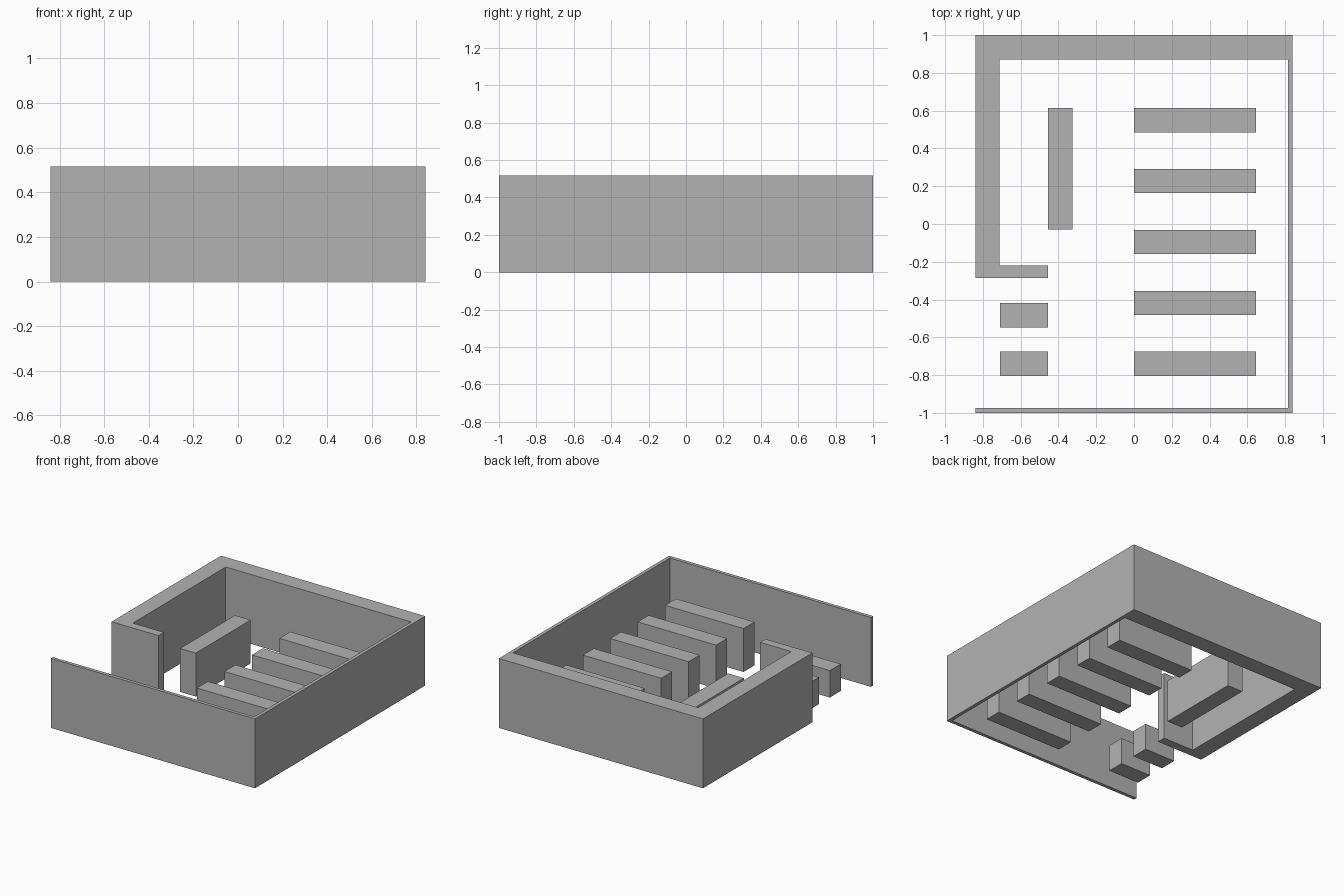
import bpy
import bmesh

cube = bpy.data.objects.get("Cube")
if cube:
    bpy.data.objects.remove(cube, do_unlink=True)

# One plain grey for everything
grey = bpy.data.materials.new("plain grey")
grey.use_nodes = True
colour = (0.45, 0.45, 0.45, 1)
grey.diffuse_color = colour
grey.node_tree.nodes["Principled BSDF"].inputs["Base Color"].default_value = colour

WALL_H, SHELF_H, COUNTER_H = 0.516, 0.323, 0.2
HALF_X, HALF_Y = 0.84, 1.0
THICK, THIN = 0.129, 0.026


def extrude_plan(name, outline, height):
    """Raise a floor-plan outline into a closed solid standing on the ground."""
    bm = bmesh.new()
    base = bm.faces.new([bm.verts.new((x, y, 0)) for x, y in outline])
    raised = bmesh.ops.extrude_face_region(bm, geom=[base], use_keep_orig=True)
    top = [v for v in raised["geom"] if isinstance(v, bmesh.types.BMVert)]
    bmesh.ops.translate(bm, verts=top, vec=(0, 0, height))
    bmesh.ops.recalc_face_normals(bm, faces=bm.faces)
    mesh = bpy.data.meshes.new(name)
    bm.to_mesh(mesh)
    bm.free()
    mesh.materials.append(grey)
    obj = bpy.data.objects.new(name, mesh)
    bpy.context.collection.objects.link(obj)
    return obj


def block(name, x0, y0, width, depth, height):
    x1, y1 = x0 + width, y0 + depth
    return extrude_plan(name, [(x0, y0), (x1, y0), (x1, y1), (x0, y1)], height)


# Outer walls: thin front and right, thick back and left, short return at the entrance
STUB_X, STUB_Y = -0.455, -0.285
extrude_plan("outer_walls", [
    (-HALF_X, -HALF_Y), (HALF_X, -HALF_Y), (HALF_X, HALF_Y), (-HALF_X, HALF_Y),
    (-HALF_X, STUB_Y), (STUB_X, STUB_Y), (STUB_X, STUB_Y + THICK / 2),
    (-HALF_X + THICK, STUB_Y + THICK / 2), (-HALF_X + THICK, HALF_Y - THICK),
    (HALF_X - THIN, HALF_Y - THICK), (HALF_X - THIN, -HALF_Y + THIN),
    (-HALF_X, -HALF_Y + THIN)], WALL_H)

# Row of five shelves
for i in range(5):
    block(f"shelf_{i + 1}", 0, -0.805 + i * 0.3226, 0.645, THICK, SHELF_H)

# Long shelf along the side aisle
block("side_shelf", -0.455, -0.03, THICK, 0.645, SHELF_H)

# Two low counters by the entrance
for i in range(2):
    block(f"counter_{i + 1}", -0.71, -0.805 + i * 0.258, 0.255, THICK, COUNTER_H)
